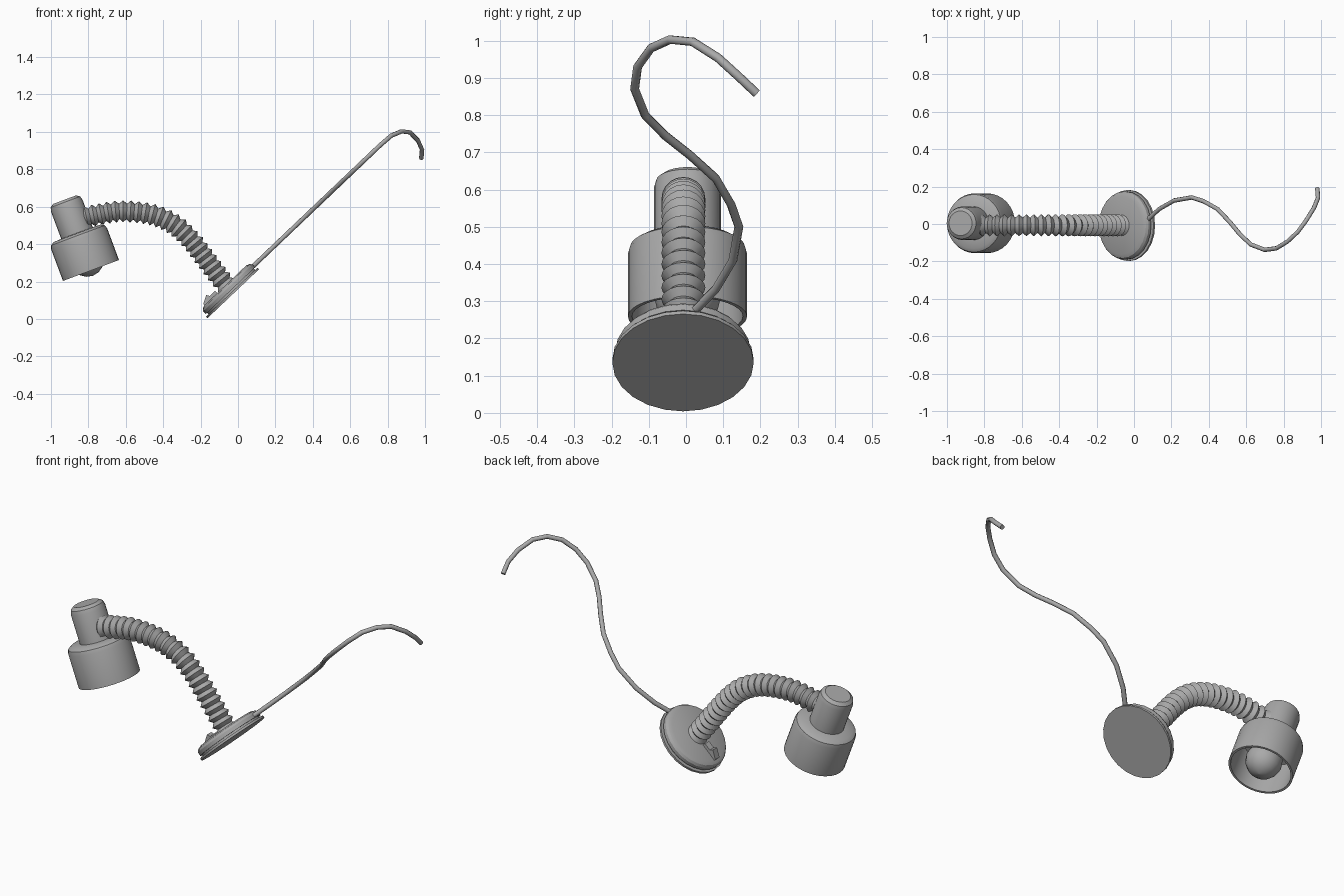
import bpy, bmesh, math
from mathutils import Vector, Matrix

if "Cube" in bpy.data.objects:
    bpy.data.objects.remove(bpy.data.objects["Cube"], do_unlink=True)

grey = bpy.data.materials.new("plain grey")
grey.use_nodes = True
grey.diffuse_color = (0.4, 0.4, 0.4, 1)
grey.node_tree.nodes["Principled BSDF"].inputs["Base Color"].default_value = (0.4, 0.4, 0.4, 1)


def finish(name, bm, matrix=None, angle=30):
    """Turn a bmesh into a shaded object."""
    bmesh.ops.remove_doubles(bm, verts=bm.verts, dist=1e-5)
    bmesh.ops.recalc_face_normals(bm, faces=bm.faces)
    mesh = bpy.data.meshes.new(name)
    bm.to_mesh(mesh)
    bm.free()
    mesh.materials.append(grey)
    ob = bpy.data.objects.new(name, mesh)
    bpy.context.collection.objects.link(ob)
    if matrix:
        ob.matrix_world = matrix
    bpy.ops.object.select_all(action='DESELECT')
    ob.select_set(True)
    bpy.context.view_layer.objects.active = ob
    bpy.ops.object.shade_smooth_by_angle(angle=math.radians(angle))
    return ob


def skin(bm, rings):
    """Join consecutive rings of vertices with quads."""
    n = len(rings[0])
    for a, b in zip(rings, rings[1:]):
        for i in range(n):
            j = (i + 1) % n
            bm.faces.new((a[i], a[j], b[j], b[i]))


def lathe(name, profile, matrix, sides):
    """Revolve (radius, height) points about local z; flat ends are capped."""
    bm = bmesh.new()
    rings = []
    for r, h in profile:
        turn = [math.tau * i / sides for i in range(sides)]
        rings.append([bm.verts.new((r * math.cos(t), r * math.sin(t), h)) for t in turn])
    skin(bm, rings)
    bm.faces.new(rings[0])
    bm.faces.new(rings[-1])
    return finish(name, bm, matrix)


def sweep(name, path, radii, sides, angle):
    """Round tube along a path with a radius at every point."""
    bm = bmesh.new()
    rings = []
    side = None
    for k, p in enumerate(path):
        along = (path[min(k + 1, len(path) - 1)] - path[max(k - 1, 0)]).normalized()
        if side is None:
            side = Vector((0, 1, 0))
        side = (side - along * side.dot(along)).normalized()
        up = along.cross(side)
        ring = []
        for i in range(sides):
            t = math.tau * i / sides
            ring.append(bm.verts.new(p + radii[k] * (side * math.cos(t) + up * math.sin(t))))
        rings.append(ring)
    skin(bm, rings)
    bm.faces.new(rings[0])
    bm.faces.new(rings[-1])
    return finish(name, bm, None, angle)


def resample(points, count):
    """Smooth a path and space its points evenly."""
    ext = [2 * points[0] - points[1]] + points + [2 * points[-1] - points[-2]]
    fine = []
    for a, b, c, d in zip(ext, ext[1:], ext[2:], ext[3:]):
        for s in range(20):
            t = s / 20
            fine.append(0.5 * (2 * b + (c - a) * t + (2 * a - 5 * b + 4 * c - d) * t ** 2
                               + (3 * b - a - 3 * c + d) * t ** 3))
    fine.append(points[-1])
    dist = [0]
    for a, b in zip(fine, fine[1:]):
        dist.append(dist[-1] + (b - a).length)
    out = []
    k = 0
    for i in range(count):
        goal = dist[-1] * i / (count - 1)
        while k < len(fine) - 2 and dist[k + 1] < goal:
            k += 1
        out.append(fine[k].lerp(fine[k + 1], (goal - dist[k]) / (dist[k + 1] - dist[k])))
    return out


# Tilted base: thin plate, groove and bevelled body
base_frame = Matrix.Translation((-0.025, -0.008, 0.135)) @ Matrix.Rotation(math.radians(-43.5), 4, 'Y')
lathe("base", [(0.19, 0), (0.19, 0.012), (0.172, 0.012), (0.172, 0.022), (0.182, 0.022),
               (0.182, 0.042), (0.174, 0.054), (0.155, 0.062)], base_frame, 24)

# Rocker switch on the low side of the base
bm = bmesh.new()
outline = [(-0.155, 0.055), (-0.155, 0.07), (-0.11, 0.095), (-0.1, 0.078), (-0.06, 0.078), (-0.06, 0.055)]
sides = [[bm.verts.new((x, y, z)) for x, z in outline] for y in (-0.018, 0.018)]
skin(bm, sides)
for s in sides:
    bm.faces.new(s)
finish("switch", bm, base_frame)

# Ribbed flexible neck
curve = [(-0.05, 0.165), (-0.1, 0.225), (-0.18, 0.33), (-0.26, 0.43), (-0.35, 0.51),
         (-0.47, 0.56), (-0.63, 0.575), (-0.76, 0.555), (-0.83, 0.54)]
ribs = 24
path = resample([Vector((x, -0.007, z)) for x, z in curve], 2 * ribs + 1)
radii = [0.059 if i % 2 else 0.041 for i in range(len(path))]
sweep("flexible_neck", path, radii, 20, 25)

# Lamp head: hollow shade, socket housing and bulb on one tilted axis
head_frame = Matrix.Translation((-0.786, 0.004, 0.259)) @ Matrix.Rotation(math.radians(-20.5), 4, 'Y')
lathe("shade", [(0.07, 0.19), (0.149, 0.185), (0.149, 0), (0.16, 0), (0.16, 0.18),
                (0.154, 0.2), (0.135, 0.212), (0.07, 0.215)], head_frame, 32)
lathe("socket_housing", [(0.09, 0.19), (0.09, 0.37), (0.084, 0.391), (0.066, 0.404)], head_frame, 24)
bulb = [(0.001, -0.03)]
for step in range(1, 7):
    a = math.radians(22 * step)
    bulb.append((0.09 * math.sin(a), 0.06 - 0.09 * math.cos(a)))
lathe("bulb", bulb + [(0.045, 0.195)], head_frame, 16)

# Power cable: an S curve in a slanted plane, then a drooping end
slanted = [(0.024, 0.275), (0.08, 0.333), (0.126, 0.41), (0.142, 0.5), (0.121, 0.56), (0.08, 0.63),
           (0.01, 0.693), (-0.056, 0.745), (-0.11, 0.8), (-0.138, 0.87), (-0.13, 0.93)]
cable = [Vector((1.05 * z - 0.215, y, z)) for y, z in slanted]
cable += [Vector(p) for p in [(0.82, -0.094, 0.98), (0.875, -0.043, 1.003), (0.92, 0.018, 0.997),
                              (0.962, 0.086, 0.954), (0.984, 0.14, 0.905), (0.98, 0.19, 0.858)]]
sweep("power_cable", cable, [0.012] * len(cable), 8, 50)
